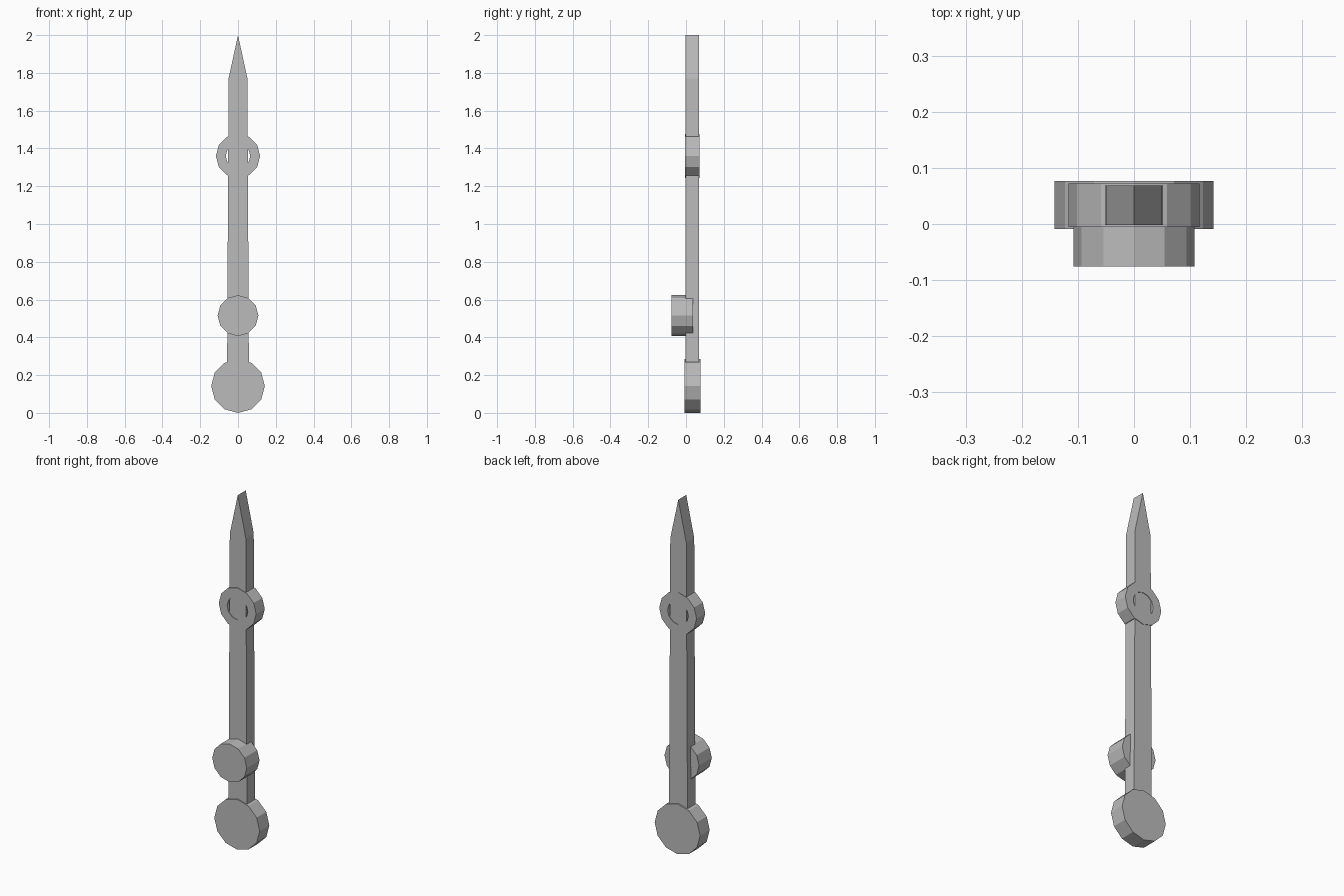
import bpy, bmesh
from math import sin, cos, pi

cube = bpy.data.objects.get("Cube")
if cube:
    bpy.data.objects.remove(cube, do_unlink=True)

GREY = (0.5, 0.5, 0.5, 1)
grey = bpy.data.materials.new("plain grey")
grey.use_nodes = True
grey.diffuse_color = GREY
grey.node_tree.nodes["Principled BSDF"].inputs["Base Color"].default_value = GREY


def ngon(radius, z, sides=12):
    return [(radius * sin(2 * pi * i / sides), z + radius * cos(2 * pi * i / sides))
            for i in range(sides)]


def slab(name, outline, front, back, hole=None):
    """Extrude an x-z outline along y; a matching hole outline makes it a ring."""
    bm = bmesh.new()
    n = len(outline)
    loops = [[bm.verts.new((x, y, z)) for x, z in pts]
             for pts in ([outline, hole] if hole else [outline])
             for y in (front, back)]

    def bridge(a, b):
        for i in range(n):
            j = (i + 1) % n
            bm.faces.new((a[i], a[j], b[j], b[i]))

    bridge(loops[0], loops[1])
    if hole:
        bridge(loops[2], loops[3])
        bridge(loops[0], loops[2])
        bridge(loops[1], loops[3])
    else:
        bm.faces.new(loops[0])
        bm.faces.new(loops[1])
    bmesh.ops.recalc_face_normals(bm, faces=bm.faces)
    mesh = bpy.data.meshes.new(name)
    bm.to_mesh(mesh)
    bm.free()
    mesh.materials.append(grey)
    obj = bpy.data.objects.new(name, mesh)
    bpy.context.collection.objects.link(obj)


# Tapered pointer with a sharp tip
right_edge = [(0.058, 0.15), (0.05, 1.77)]
left_edge = [(-x, z) for x, z in reversed(right_edge)]
slab("pointer_blade", right_edge + [(0, 2.0)] + left_edge, -0.002, 0.069)

# Round parts along the pointer
slab("counterweight_disc", ngon(0.142, 0.142), -0.009, 0.077)
slab("pivot_hub", ngon(0.108, 0.515), -0.076, 0.038)
slab("pointer_ring", ngon(0.117, 1.36), -0.005, 0.072, hole=ngon(0.065, 1.36))
